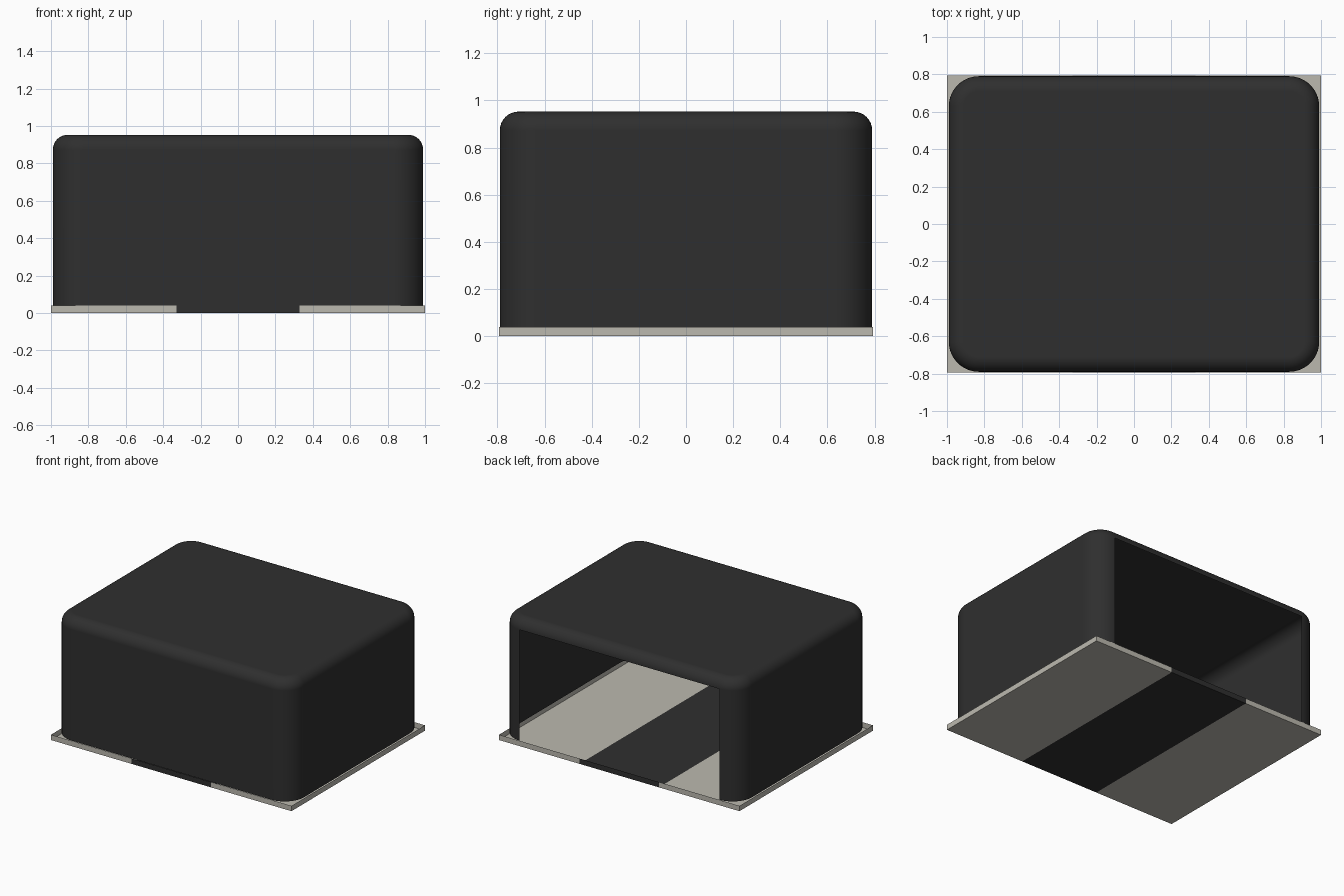
import bpy, bmesh, math

cube = bpy.data.objects.get("Cube")
if cube:
    bpy.data.objects.remove(cube, do_unlink=True)

HX, HY = 1.0, 0.793          # tray half sizes
SX, SY = 0.99, 0.79          # cover half sizes
RIM, TOP = 0.04, 0.953       # rim height, overall height
CORNER, FILLET = 0.16, 0.08  # upright corner radius, top edge radius
STRIP = 0.33                 # half width of the dark centre strip


def material(name, rgb):
    mat = bpy.data.materials.new(name)
    mat.use_nodes = True
    mat.diffuse_color = (*rgb, 1)
    mat.node_tree.nodes["Principled BSDF"].inputs["Base Color"].default_value = (*rgb, 1)
    return mat


charcoal = material("charcoal", (0.028, 0.028, 0.028))
stone = material("stone_grey", (0.50, 0.485, 0.43))


def finish(bm, name, mats):
    mesh = bpy.data.meshes.new(name)
    bm.to_mesh(mesh)
    bm.free()
    obj = bpy.data.objects.new(name, mesh)
    bpy.context.collection.objects.link(obj)
    for mat in mats:
        mesh.materials.append(mat)
    return obj


def rounded_loop(bm, inset, z, steps=10):
    """Ring of vertices around a rounded rectangle, anticlockwise."""
    r = CORNER - inset
    cx, cy = SX - CORNER, SY - CORNER
    ring = []
    for quarter, (sx, sy) in enumerate([(1, 1), (-1, 1), (-1, -1), (1, -1)]):
        for i in range(steps + 1):
            a = math.pi / 2 * (quarter + i / steps)
            ring.append(bm.verts.new((sx * cx + r * math.cos(a), sy * cy + r * math.sin(a), z)))
    return ring


# Cover: thin rounded hood, open at the back
bm = bmesh.new()
rings = [rounded_loop(bm, 0, RIM)]
for i in range(9):
    a = math.pi / 2 * i / 8
    rings.append(rounded_loop(bm, FILLET * (1 - math.cos(a)), TOP - FILLET * (1 - math.sin(a))))
for low, high in zip(rings, rings[1:]):
    for i in range(len(low)):
        j = (i + 1) % len(low)
        bm.faces.new((low[i], low[j], high[j], high[i]))
bm.faces.new(rings[-1])
bm.normal_update()
opening = [f for f in bm.faces if f.normal.y > 0.99 and f.calc_area() > 0.5]
bmesh.ops.delete(bm, geom=opening, context='FACES')
cover = finish(bm, "cover", [charcoal])
bpy.context.view_layer.objects.active = cover
cover.select_set(True)
bpy.ops.object.shade_smooth_by_angle(angle=math.radians(40))
weighted = cover.modifiers.new("even_shading", 'WEIGHTED_NORMAL')
weighted.keep_sharp = True

# Tray: flat floor with a low rim, split in three across the width
bm = bmesh.new()
bmesh.ops.create_cube(bm, size=1)
for v in bm.verts:
    v.co = (v.co.x * 2 * HX, v.co.y * 2 * HY, (v.co.z + 0.5) * RIM)
bm.normal_update()
lid = [f for f in bm.faces if f.normal.z > 0.9]
bmesh.ops.delete(bm, geom=lid, context='FACES')
for x in (-STRIP, STRIP):
    bmesh.ops.bisect_plane(bm, geom=bm.verts[:] + bm.edges[:] + bm.faces[:],
                           plane_co=(x, 0, 0), plane_no=(1, 0, 0))
for f in bm.faces:
    f.material_index = 1 if abs(f.calc_center_median().x) < STRIP else 0
finish(bm, "tray", [stone, charcoal])
